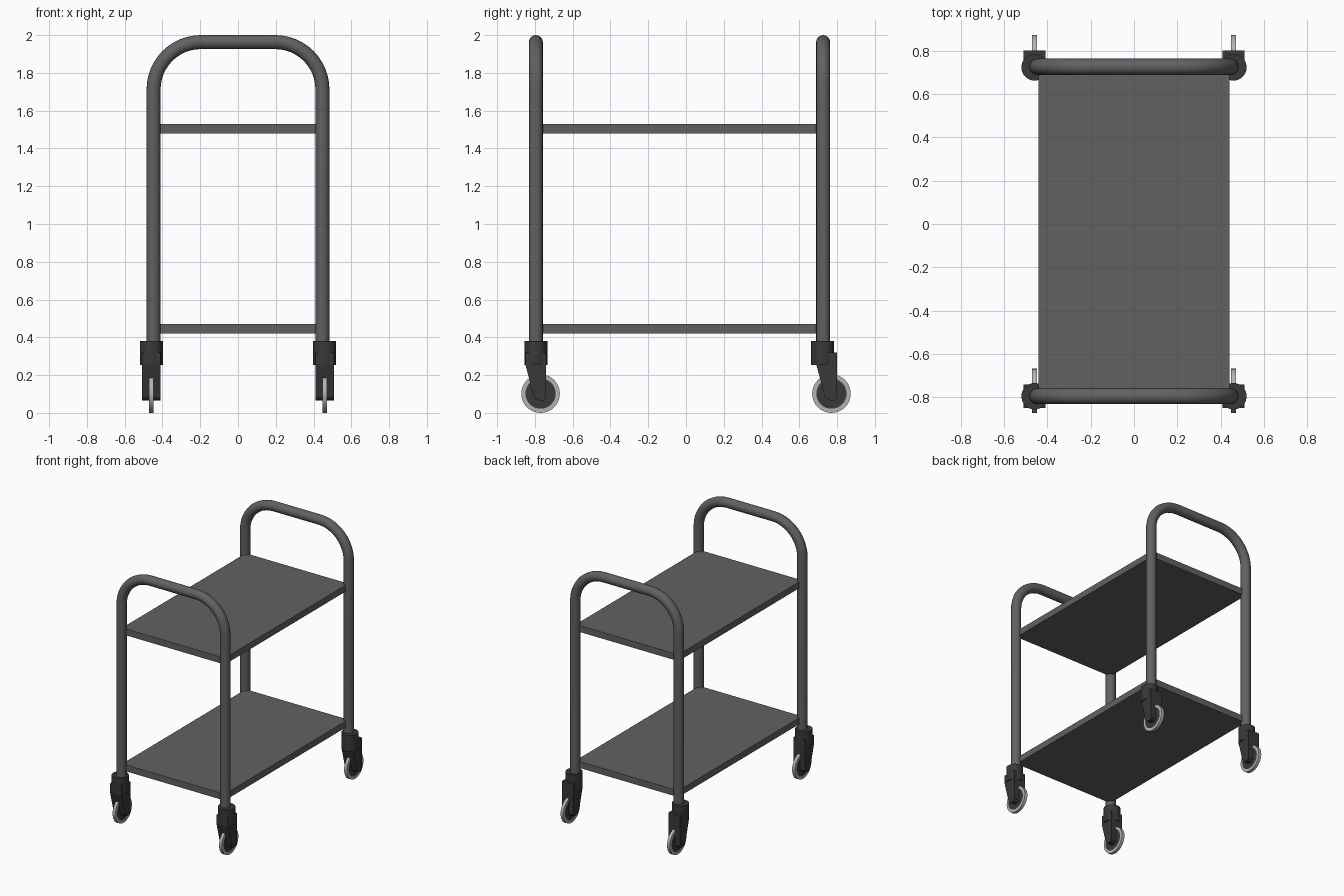
import bpy, bmesh, math
from mathutils import Matrix, Vector

cube = bpy.data.objects.get("Cube")
if cube:
    bpy.data.objects.remove(cube, do_unlink=True)


def material(name, value):
    m = bpy.data.materials.new(name)
    m.use_nodes = True
    color = (value, value, value, 1)
    m.diffuse_color = color
    m.node_tree.nodes["Principled BSDF"].inputs["Base Color"].default_value = color
    return m


STEEL = material("grey steel", 0.12)
DARK = material("dark plastic", 0.04)
TYRE = material("light rubber", 0.45)


def finish(name, bm, mat, smooth=False):
    bmesh.ops.recalc_face_normals(bm, faces=bm.faces[:])
    mesh = bpy.data.meshes.new(name)
    bm.to_mesh(mesh)
    bm.free()
    mesh.materials.append(mat)
    obj = bpy.data.objects.new(name, mesh)
    bpy.context.collection.objects.link(obj)
    if smooth:
        shade(obj)
    return obj


def shade(obj):
    bpy.ops.object.select_all(action='DESELECT')
    obj.select_set(True)
    bpy.context.view_layer.objects.active = obj
    bpy.ops.object.shade_smooth_by_angle(angle=math.radians(35))


def cylinder(name, center, radius, depth, mat, axis='Z'):
    bm = bmesh.new()
    turn = Matrix.Rotation(math.pi / 2, 4, 'Y') if axis == 'X' else Matrix()
    bmesh.ops.create_cone(bm, cap_ends=True, segments=32, radius1=radius,
                          radius2=radius, depth=depth,
                          matrix=Matrix.Translation(center) @ turn)
    return finish(name, bm, mat, True)


def ring(name, center, outer, inner, width, mat):
    # Rectangular profile spun around the axle
    bm = bmesh.new()
    cx, cy, cz = center
    h = width / 2
    vs = [bm.verts.new((cx + x, cy, cz + r)) for x, r in
          ((-h, inner), (-h, outer), (h, outer), (h, inner))]
    edges = [bm.edges.new((vs[i], vs[(i + 1) % 4])) for i in range(4)]
    bmesh.ops.spin(bm, geom=vs + edges, cent=center, axis=(1, 0, 0),
                   angle=2 * math.pi, steps=40, use_duplicate=False)
    bmesh.ops.remove_doubles(bm, verts=bm.verts[:], dist=0.0001)
    return finish(name, bm, mat, True)


def prism_x(name, outline, x, width, mat):
    # Side outline (y, z) extruded along x
    bm = bmesh.new()
    face = bm.faces.new([bm.verts.new((x - width / 2, y, z)) for y, z in outline])
    moved = bmesh.ops.extrude_face_region(bm, geom=[face])["geom"]
    bmesh.ops.translate(bm, vec=(width, 0, 0),
                        verts=[v for v in moved if isinstance(v, bmesh.types.BMVert)])
    return finish(name, bm, mat)


def tube_frame(name, y, half=0.447, bend=0.25, top=1.963, radius=0.037):
    # Inverted U with two rounded corners
    pts = [Vector((-half, y, 0.3))]
    for side, start in ((-1, math.pi), (1, math.pi / 2)):
        for i in range(13):
            a = start - math.pi / 2 * i / 12
            pts.append(Vector((side * (half - bend) + bend * math.cos(a), y,
                               top - bend + bend * math.sin(a))))
    pts.append(Vector((half, y, 0.3)))
    curve = bpy.data.curves.new(name, 'CURVE')
    curve.dimensions = '3D'
    curve.bevel_depth = radius
    curve.bevel_resolution = 6
    curve.use_fill_caps = True
    spline = curve.splines.new('POLY')
    spline.points.add(len(pts) - 1)
    for p, co in zip(spline.points, pts):
        p.co = (*co, 1)
    curve.materials.append(STEEL)
    obj = bpy.data.objects.new(name, curve)
    bpy.context.collection.objects.link(obj)
    bpy.ops.object.select_all(action='DESELECT')
    obj.select_set(True)
    bpy.context.view_layer.objects.active = obj
    bpy.ops.object.convert(target='MESH')
    shade(bpy.context.view_layer.objects.active)


FRONT, BACK = -0.795, 0.726

# End frames
tube_frame("front_frame", FRONT)
tube_frame("back_frame", BACK)

# Shelves
for name, z in (("lower_shelf", 0.445), ("upper_shelf", 1.505)):
    bm = bmesh.new()
    size = Matrix.Diagonal((0.884, BACK - FRONT, 0.05, 1))
    bmesh.ops.create_cube(bm, size=1, matrix=Matrix.Translation(
        (0, (FRONT + BACK) / 2, z)) @ size)
    finish(name, bm, STEEL)

# Castors: collar, fork, hub and tyre at each leg
FORK = ((-0.095, 0.32), (-0.08, 0.255), (-0.035, 0.085), (-0.02, 0.068),
        (0.015, 0.065), (0.03, 0.08), (0.03, 0.32))
for end, leg_y, wheel_y in (("front", FRONT, -0.77), ("back", BACK - 0.003, 0.77)):
    for side, x in (("right", -0.459), ("left", 0.459)):
        tag = f"{end}_{side}_"
        cylinder(tag + "collar", (x, leg_y, 0.317), 0.061, 0.125, DARK)
        # The upper rear corner of the fork stays inside the collar
        outline = [(wheel_y + max(y, -0.08), z) for y, z in FORK]
        prism_x(tag + "fork", outline, x, 0.1, DARK)
        cylinder(tag + "hub", (x, wheel_y, 0.102), 0.084, 0.016, DARK, 'X')
        ring(tag + "tyre", (x, wheel_y, 0.102), 0.102, 0.08, 0.024, TYRE)
